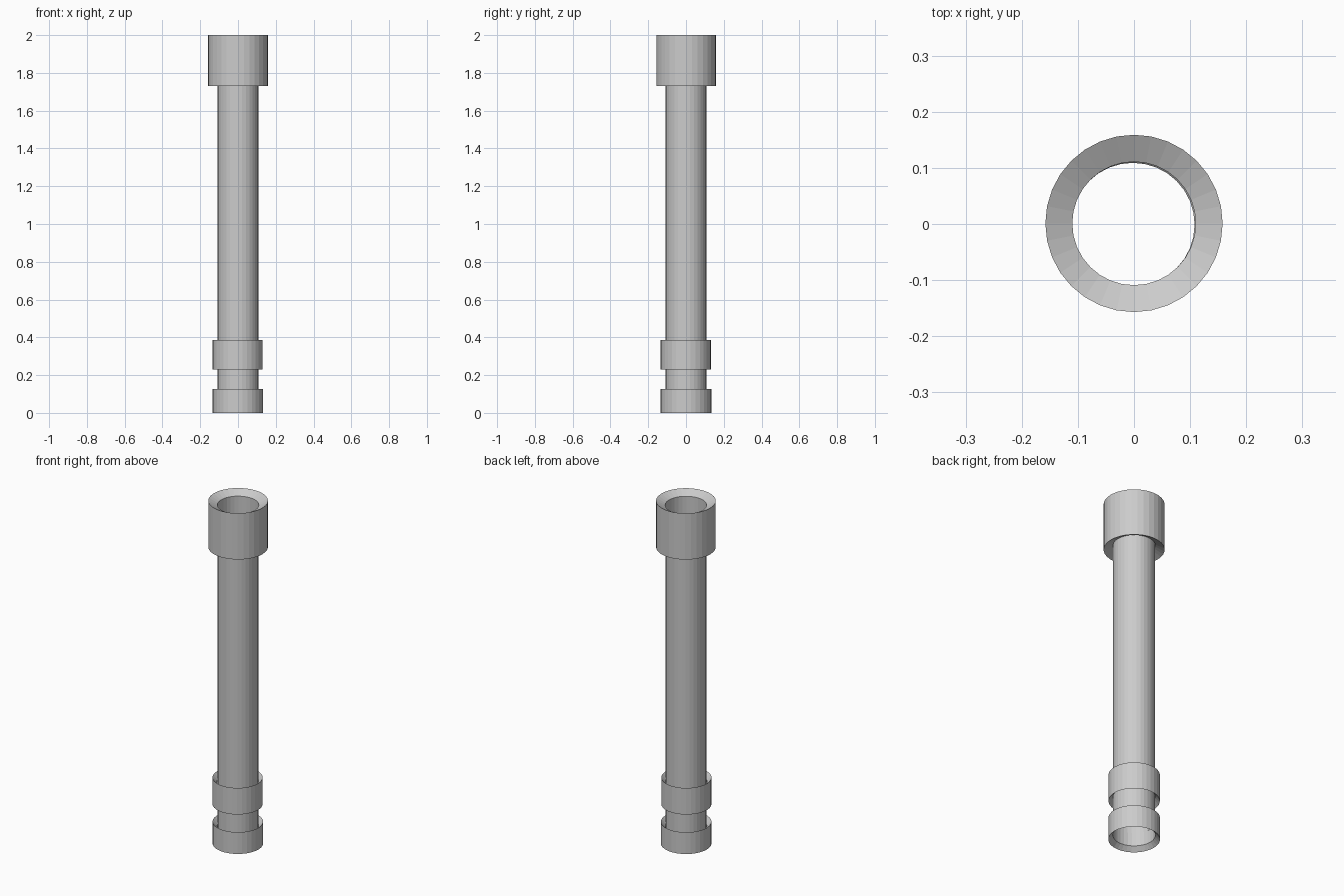
import bpy, bmesh
from math import cos, sin, tau

if "Cube" in bpy.data.objects:
    bpy.data.objects.remove(bpy.data.objects["Cube"])

SIDES = 32


def lathe(name, profile, closed, cx=0.0, cy=0.0):
    """Revolve a (radius, z) profile around a vertical axis."""
    bm = bmesh.new()
    rings = [[bm.verts.new((cx + r * cos(tau * i / SIDES),
                            cy + r * sin(tau * i / SIDES), z))
              for i in range(SIDES)] for r, z in profile]
    pairs = list(zip(rings, rings[1:]))
    if closed:
        pairs.append((rings[-1], rings[0]))
    for a, b in pairs:
        for i in range(SIDES):
            j = (i + 1) % SIDES
            bm.faces.new((a[i], a[j], b[j], b[i]))
    bmesh.ops.recalc_face_normals(bm, faces=bm.faces)
    mesh = bpy.data.meshes.new(name)
    bm.to_mesh(mesh)
    bm.free()
    obj = bpy.data.objects.new(name, mesh)
    bpy.context.collection.objects.link(obj)
    return obj


def collar(name, outer, z0, z1, cx=0.0, cy=0.0, inner=0.11, dish=0.025):
    """Ring with end faces that slope in toward the bore."""
    return lathe(name, [(outer, z0), (outer, z1),
                        (inner, z1 - dish), (inner, z0 + dish)], True, cx, cy)


# Thin open pipe, its ends recessed inside the end collars
lathe("pipe", [(0.108, 0.10), (0.108, 1.90)], False)

# Wide socket at the top
collar("top_collar", 0.158, 1.73, 2.0, 0.0, 0.001)

# Two narrower bands near the foot
collar("middle_collar", 0.133, 0.23, 0.385, -0.002, -0.001)
collar("bottom_collar", 0.134, 0.0, 0.127, -0.001, 0.0)
